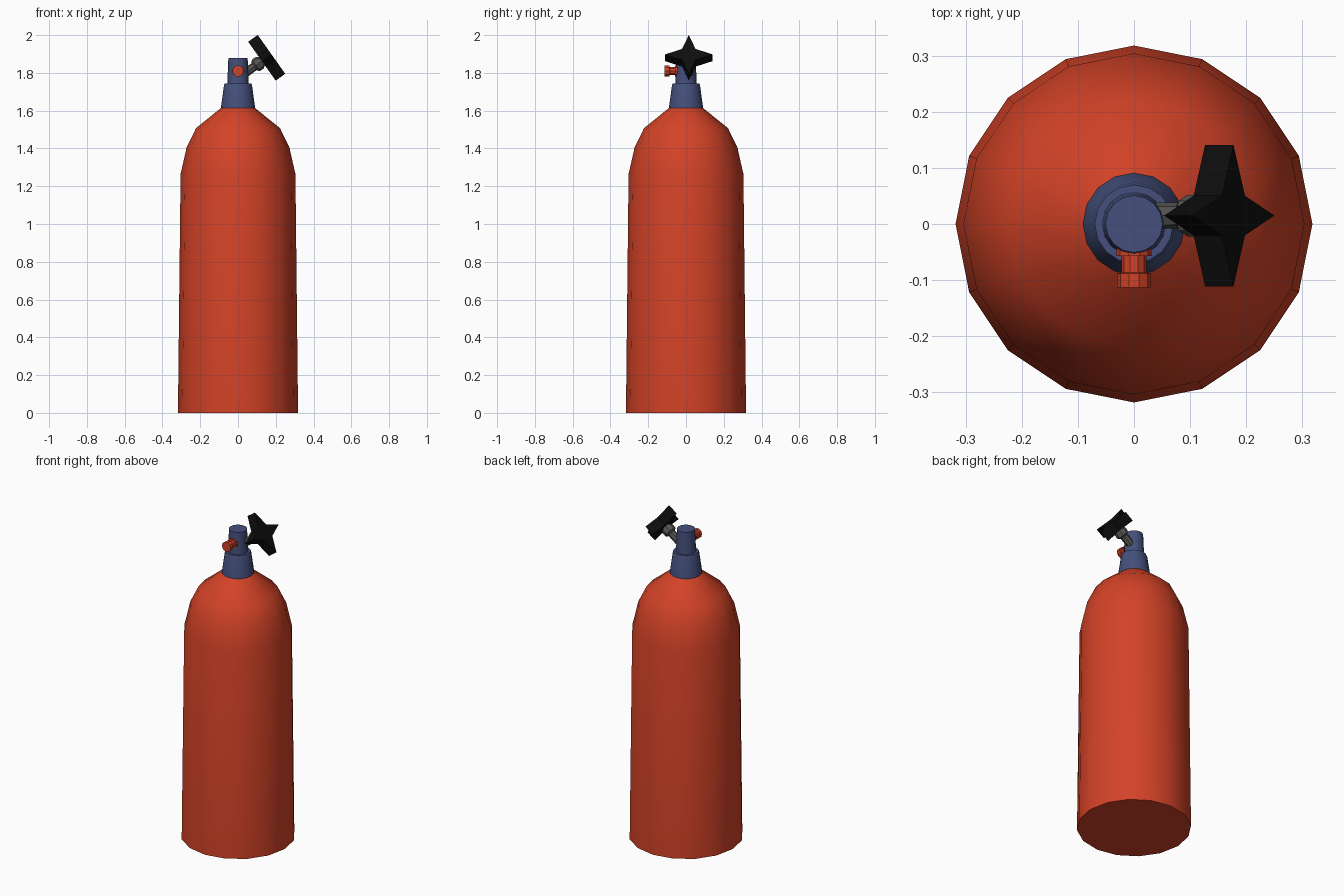
import bpy, bmesh, math
from mathutils import Vector

if "Cube" in bpy.data.objects:
    bpy.data.objects.remove(bpy.data.objects["Cube"])


def material(name, rgb):
    m = bpy.data.materials.new(name)
    m.diffuse_color = (*rgb, 1)
    m.use_nodes = True
    m.node_tree.nodes["Principled BSDF"].inputs["Base Color"].default_value = m.diffuse_color
    return m


RED = material("red_paint", (0.65, 0.055, 0.02))
BLUE = material("blue_metal", (0.058, 0.08, 0.20))
GREY = material("grey_steel", (0.09, 0.09, 0.085))
BLACK = material("black_plastic", (0.004, 0.004, 0.004))


def lathe(name, profile, sides, mat, origin=(0, 0, 0), axis=(0, 0, 1), smooth=35):
    """Closed solid from (radius, height) rings, turned to point along axis."""
    bm = bmesh.new()
    rings = []
    for r, h in profile:
        rings.append([bm.verts.new((r * math.cos(2 * math.pi * i / sides),
                                    r * math.sin(2 * math.pi * i / sides), h))
                      for i in range(sides)])
    for a, b in zip(rings, rings[1:]):
        for i in range(sides):
            j = (i + 1) % sides
            bm.faces.new((a[i], a[j], b[j], b[i]))
    bm.faces.new(rings[0][::-1])
    bm.faces.new(rings[-1])
    return finish(name, bm, mat, origin, axis, smooth)


def finish(name, bm, mat, origin, axis, smooth):
    bmesh.ops.recalc_face_normals(bm, faces=bm.faces)
    me = bpy.data.meshes.new(name)
    bm.to_mesh(me)
    bm.free()
    me.materials.append(mat)
    ob = bpy.data.objects.new(name, me)
    bpy.context.collection.objects.link(ob)
    ob.location = origin
    # local z follows axis, local y stays in the world xz/yz plane
    z = Vector(axis).normalized()
    ob.rotation_euler = z.to_track_quat('Z', 'Y').to_euler()
    if smooth:
        bpy.ops.object.select_all(action='DESELECT')
        ob.select_set(True)
        bpy.context.view_layer.objects.active = ob
        bpy.ops.object.shade_smooth_by_angle(angle=math.radians(smooth))
    return ob


# Tank with rounded shoulder
lathe("tank_body", [(0.318, 0), (0.304, 1.265), (0.272, 1.405), (0.222, 1.508),
                    (0.085, 1.618)], 16, RED)

# Valve: tapered collar and upright post
lathe("valve_collar", [(0.092, 1.605), (0.090, 1.62), (0.074, 1.735), (0.070, 1.745)],
      16, BLUE)
lathe("valve_post", [(0.057, 1.735), (0.051, 1.88)], 16, BLUE)

# Outlet pointing to the front: flange, stem and cap
lathe("outlet", [(0.031, 0.040), (0.031, 0.057), (0.022, 0.057), (0.022, 0.086),
                 (0.030, 0.088), (0.030, 0.113)], 10, RED,
      (0, 0, 1.81), (0, -1, 0))

# Tilted handle: spindle, nut and four-pointed knob
AXIS = Vector((0.816, 0, 0.578)).normalized()
KNOB = Vector((0.152, 0.015, 1.880))
lathe("knob_spindle", [(0.024, -0.15), (0.022, -0.02)], 8, GREY, KNOB, AXIS)
lathe("knob_nut", [(0.026, -0.08), (0.037, -0.070), (0.037, -0.045), (0.026, -0.03)],
      8, GREY, KNOB, AXIS)

bm = bmesh.new()
star = []
for i in range(8):
    r = 0.126 if i % 2 == 0 else 0.05
    a = math.pi * i / 4
    star.append(bm.verts.new((r * math.cos(a), r * math.sin(a), -0.031)))
face = bm.faces.new(star)
ext = bmesh.ops.extrude_face_region(bm, geom=[face], use_keep_orig=True)
top = [v for v in ext["geom"] if isinstance(v, bmesh.types.BMVert)]
bmesh.ops.translate(bm, verts=top, vec=(0, 0, 0.062))
finish("star_knob", bm, BLACK, KNOB, AXIS, 0)
